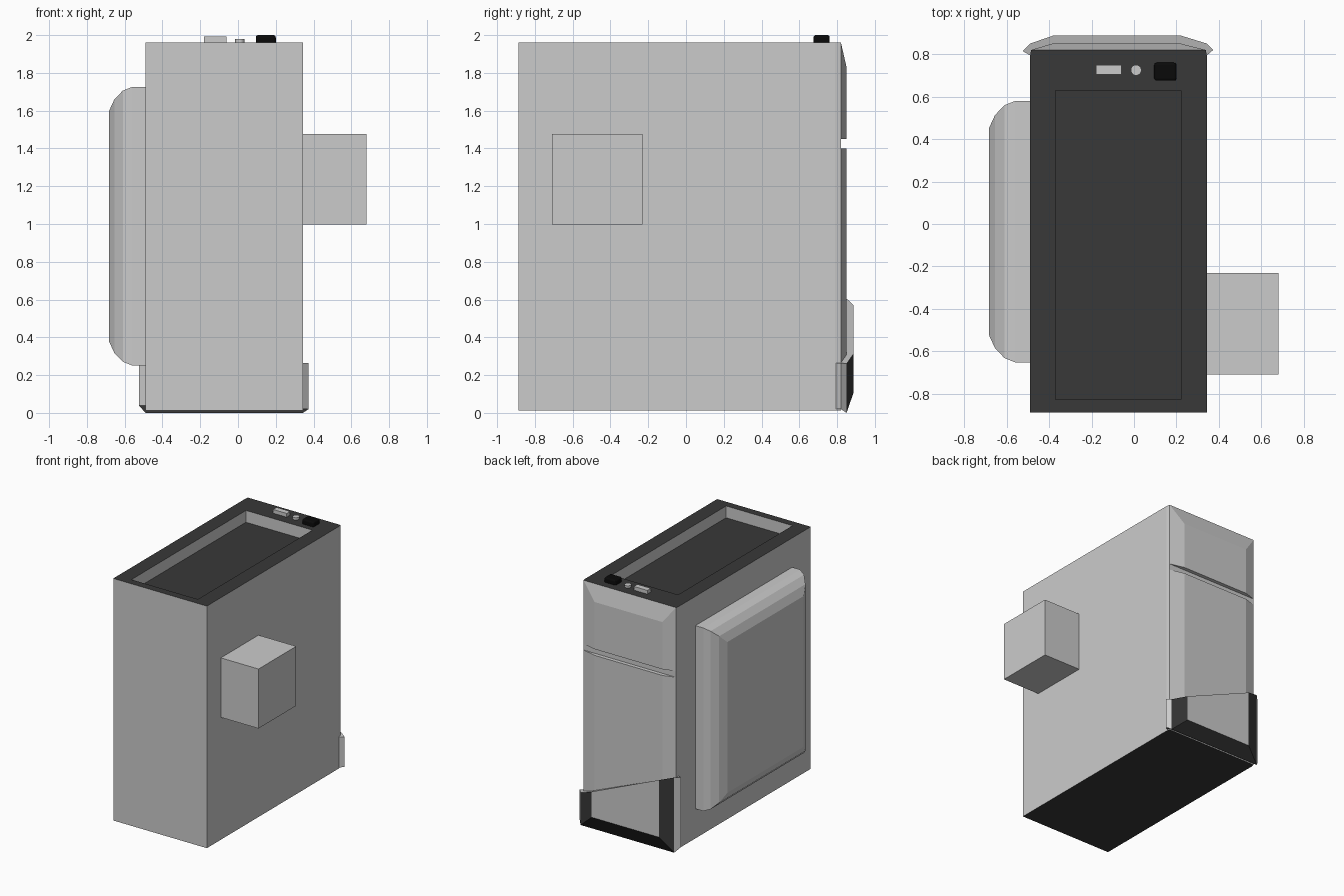
import bpy, bmesh

if "Cube" in bpy.data.objects:
    bpy.data.objects.remove(bpy.data.objects["Cube"])

def material(name, v):
    m = bpy.data.materials.new(name)
    m.diffuse_color = (v, v, v, 1)
    m.use_nodes = True
    m.node_tree.nodes["Principled BSDF"].inputs["Base Color"].default_value = m.diffuse_color
    return m

grey, dark, black = material("grey", 0.7), material("dark", 0.04), material("black", 0.003)

def loft(name, rings, caps=(True, True)):
    """Skin a list of equal-length point rings and cap the chosen ends."""
    bm = bmesh.new()
    rows = [[bm.verts.new(p) for p in ring] for ring in rings]
    n = len(rows[0])
    for a, b in zip(rows, rows[1:]):
        for i in range(n):
            j = (i + 1) % n
            bm.faces.new((a[i], a[j], b[j], b[i]))
    if caps[0]:
        bm.faces.new(rows[0][::-1])
    if caps[1]:
        bm.faces.new(rows[-1])
    bmesh.ops.recalc_face_normals(bm, faces=bm.faces[:])
    me = bpy.data.meshes.new(name)
    bm.to_mesh(me)
    bm.free()
    ob = bpy.data.objects.new(name, me)
    bpy.context.collection.objects.link(ob)
    return ob

def rect(axis, level, a0, a1, b0, b1):
    """Rectangle ring perpendicular to an axis (0=x, 1=y, 2=z)."""
    ring = []
    for a, b in ((a0, b0), (a1, b0), (a1, b1), (a0, b1)):
        p = [a, b]
        p.insert(axis, level)
        ring.append(p)
    return ring

def box(name, x0, x1, y0, y1, z0, z1):
    return loft(name, [rect(2, z, x0, x1, y0, y1) for z in (z0, z1)])

def darken(ob, test):
    """Give the faces passing the test the dark material."""
    ob.data.materials.append(grey)
    ob.data.materials.append(dark)
    for f in ob.data.polygons:
        f.material_index = int(test(f))

# Case body with a recessed tray in its top
outer = (-0.49, 0.344, -0.888, 0.79)
tray = (-0.37, 0.222, -0.828, 0.63)
body = loft("case_body", [rect(2, 0.012, *outer), rect(2, 1.962, *outer),
                          rect(2, 1.962, *tray), rect(2, 1.867, *tray)])
darken(body, lambda f: abs(f.normal.z) > 0.9)

# Bulging side cover with faceted rounded edge: (x, inset)
steps = [(-0.49, 0), (-0.56, 0), (-0.61, 0.02), (-0.655, 0.067), (-0.684, 0.13)]
loft("side_bulge", [rect(0, x, -0.652 + d, 0.58 - d, 0.251 + d, 1.726 - d)
                    for x, d in steps], (False, True))

# Block on the opposite side
box("side_block", 0.34, 0.68, -0.71, -0.23, 0.998, 1.477)

# Front bezel: backing frame and two chamfered panels
frame = loft("bezel_frame", [rect(1, 0.79, -0.49, 0.344, 0.012, 1.962),
                             rect(1, 0.82, -0.485, 0.338, 0.012, 1.962)], (False, True))
darken(frame, lambda f: abs(f.normal.z) > 0.9)
for name, z0, z1, top in (("upper_panel", 1.45, 1.962, 1.83),
                          ("lower_panel", 0.05, 1.40, 1.40)):
    loft(name, [rect(1, 0.82, -0.485, 0.338, z0, z1),
                rect(1, 0.85, -0.385, 0.22, z0, top)], (False, True))

# Slanted bezel foot: plan outline with bottom and top height per corner
plan = [(-0.49, 0.795, 0.04, 0.60), (-0.525, 0.815, 0.04, 0.60),
        (-0.49, 0.85, 0.0, 0.605), (-0.38, 0.888, 0.11, 0.57),
        (0.22, 0.888, 0.11, 0.315), (0.344, 0.85, 0.0, 0.26),
        (0.373, 0.82, 0.02, 0.265), (0.344, 0.795, 0.02, 0.265)]
foot = loft("bezel_foot", [[(x, y, lo) for x, y, lo, hi in plan],
                           [(x, y, hi) for x, y, lo, hi in plan]])
darken(foot, lambda f: f.index in (2, 4, 8))

# Top controls: port, small round button, black power button
box("top_port", -0.18, -0.06, 0.705, 0.75, 1.95, 1.992)
bpy.ops.mesh.primitive_cylinder_add(vertices=24, radius=0.025, depth=0.03,
                                    location=(0.01, 0.725, 1.965))
bpy.context.object.name = "round_button"
power = box("power_button", 0.095, 0.20, 0.675, 0.76, 1.95, 2.0)
bev = power.modifiers.new("bevel", 'BEVEL')
bev.width = 0.012
bev.segments = 3
power.data.materials.append(black)
